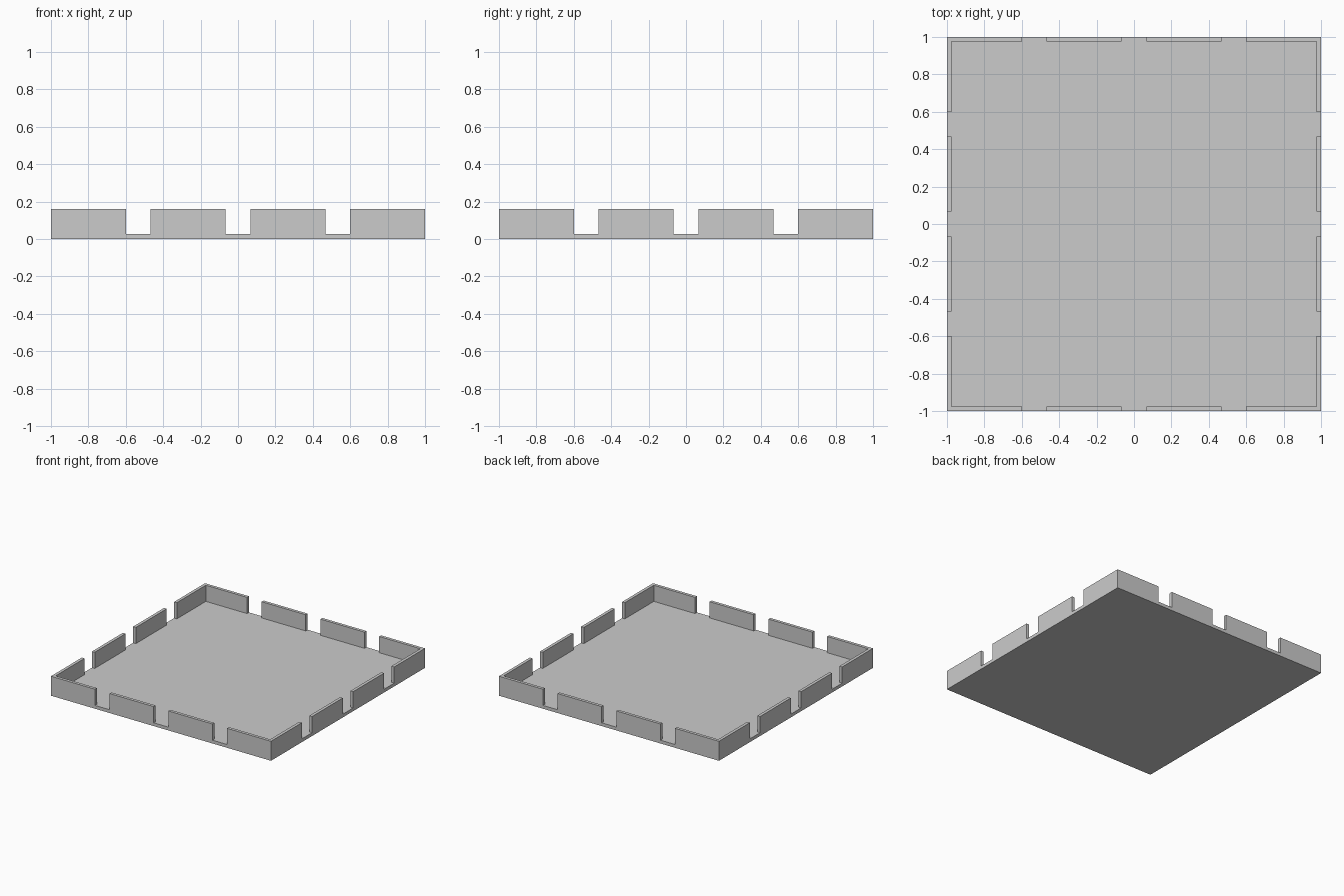
import bpy
import bmesh

if "Cube" in bpy.data.objects:
    bpy.data.objects.remove(bpy.data.objects["Cube"])

FLOOR = 0.027      # floor thickness
HEIGHT = 0.16      # wall top
WALL = 0.025       # wall thickness
half = [0.067, 0.467, 0.6, 1 - WALL, 1.0]
lines = [-v for v in reversed(half)] + half
n = len(lines)


def in_gap(v):
    v = abs(v)
    return v < 0.067 or 0.467 < v < 0.6


def is_wall(c):
    edge_x, edge_y = abs(c.x) > 1 - WALL, abs(c.y) > 1 - WALL
    return (edge_x and not in_gap(c.y)) or (edge_y and not in_gap(c.x))


bm = bmesh.new()

# Floor plan laid out on the wall and gap lines
grid = [[bm.verts.new((x, y, 0)) for x in lines] for y in lines]
for j in range(n - 1):
    for i in range(n - 1):
        bm.faces.new((grid[j][i], grid[j][i + 1], grid[j + 1][i + 1], grid[j + 1][i]))

# Floor slab
slab = bmesh.ops.extrude_face_region(bm, geom=bm.faces[:], use_keep_orig=True)["geom"]
bmesh.ops.translate(bm, vec=(0, 0, FLOOR),
                    verts=[g for g in slab if isinstance(g, bmesh.types.BMVert)])

# Wall segments rise from the rim, leaving the gaps at floor level
tops = [g for g in slab if isinstance(g, bmesh.types.BMFace)
        and is_wall(g.calc_center_median())]
walls = bmesh.ops.extrude_face_region(bm, geom=tops)["geom"]
bmesh.ops.translate(bm, vec=(0, 0, HEIGHT - FLOOR),
                    verts=[g for g in walls if isinstance(g, bmesh.types.BMVert)])

# Merge flat areas into clean faces
bmesh.ops.recalc_face_normals(bm, faces=bm.faces[:])
bmesh.ops.dissolve_limit(bm, angle_limit=0.01, verts=bm.verts[:], edges=bm.edges[:])
bmesh.ops.recalc_face_normals(bm, faces=bm.faces[:])

mesh = bpy.data.meshes.new("notched_tray")
bm.to_mesh(mesh)
bm.free()
bpy.context.collection.objects.link(bpy.data.objects.new("notched_tray", mesh))
